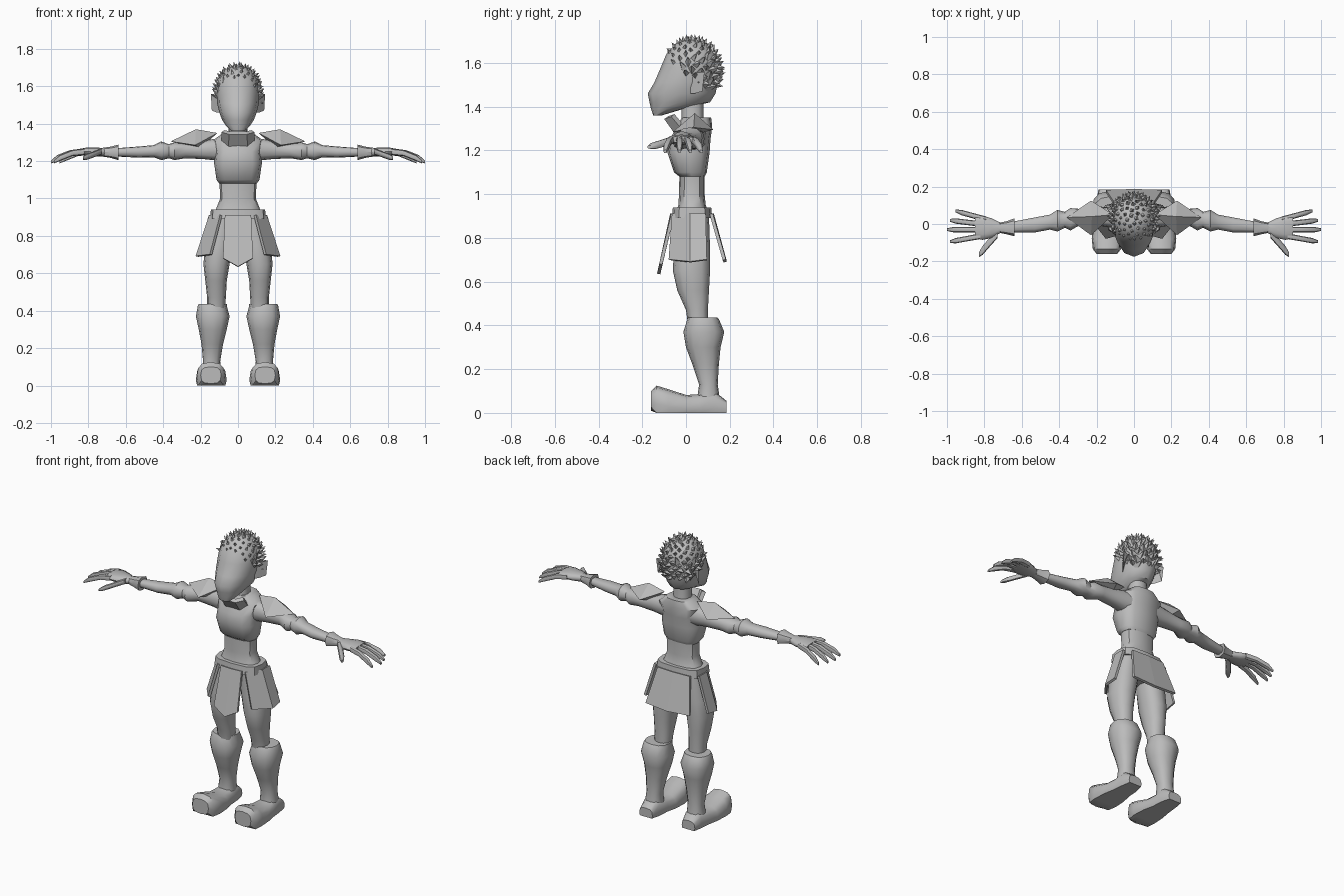
import bpy, bmesh, math, random
from mathutils import Vector, Matrix

random.seed(4)
if "Cube" in bpy.data.objects:
    bpy.data.objects.remove(bpy.data.objects["Cube"], do_unlink=True)

grey = bpy.data.materials.new("plain grey")
grey.use_nodes = True
colour = (0.5, 0.5, 0.5, 1)
grey.diffuse_color = colour
grey.node_tree.nodes["Principled BSDF"].inputs["Base Color"].default_value = colour


def finish(name, bm, mirror=False, smooth=True, thick=0):
    """Turn a bmesh into a named object, optionally thickened and mirrored."""
    bmesh.ops.recalc_face_normals(bm, faces=bm.faces[:])
    mesh = bpy.data.meshes.new(name)
    bm.to_mesh(mesh)
    bm.free()
    mesh.materials.append(grey)
    obj = bpy.data.objects.new(name, mesh)
    bpy.context.collection.objects.link(obj)
    if thick:
        mod = obj.modifiers.new("thickness", 'SOLIDIFY')
        mod.thickness = thick
        mod.offset = 0
    if mirror:
        obj.modifiers.new("mirror", 'MIRROR').use_clip = False
    if smooth:
        bpy.ops.object.select_all(action='DESELECT')
        obj.select_set(True)
        bpy.context.view_layer.objects.active = obj
        bpy.ops.object.shade_smooth_by_angle(angle=math.radians(42))
    return obj


def loft(name, axis, rings, sides=12, power=0.85, mirror=False, floor=None):
    """Skin rings given as (position on axis, u low, u high, v low, v high)."""
    bm = bmesh.new()
    loops = []
    for t, u0, u1, v0, v1 in rings:
        loop = []
        for i in range(sides):
            a = math.tau * i / sides
            c, s = math.cos(a), math.sin(a)
            u = (u0 + u1) / 2 + (u1 - u0) / 2 * math.copysign(abs(c) ** power, c)
            v = (v0 + v1) / 2 + (v1 - v0) / 2 * math.copysign(abs(s) ** power, s)
            if floor is not None:
                v = max(v, floor)
            p = {'x': (t, u, v), 'y': (u, t, v), 'z': (u, v, t)}[axis]
            loop.append(bm.verts.new(p))
        loops.append(loop)
    for a, b in zip(loops, loops[1:]):
        for i in range(sides):
            j = (i + 1) % sides
            bm.faces.new((a[i], a[j], b[j], b[i]))
    bm.faces.new(loops[0])
    bm.faces.new(loops[-1])
    return finish(name, bm, mirror)


def centred(rings):
    """Expand (z, half width, front, back) into full ring bounds."""
    return [(z, -w, w, f, b) for z, w, f, b in rings]


def plate(name, top, bottom, mirror=False, thick=0.015):
    """A folded panel between an upper and a lower row of points."""
    bm = bmesh.new()
    rows = [[bm.verts.new(p) for p in row] for row in (top, bottom)]
    for i in range(len(top) - 1):
        bm.faces.new((rows[0][i], rows[0][i + 1], rows[1][i + 1], rows[1][i]))
    return finish(name, bm, mirror, False, thick)


def hull(name, points, mirror=False):
    bm = bmesh.new()
    for p in points:
        bm.verts.new(p)
    bmesh.ops.convex_hull(bm, input=bm.verts[:])
    return finish(name, bm, mirror, False)


# Head, with the face pushed forward to a pointed nose
loft("head", 'z', centred([
    (1.36, .035, -.15, -.11), (1.39, .065, -.16, -.01), (1.42, .085, -.167, .11),
    (1.46, .1, -.175, .135), (1.51, .112, -.145, .145), (1.58, .115, -.115, .15),
    (1.64, .108, -.09, .14), (1.69, .07, -.045, .095), (1.705, .03, 0, .05)]), power=.95)
loft("neck", 'z', centred([(1.28, .06, -.03, .09), (1.34, .05, -.02, .08),
                           (1.44, .05, -.02, .08)]))
hull("ear", [(.1, .02, 1.55), (.1, .02, 1.46), (.115, .04, 1.46), (.145, .085, 1.56),
             (.14, .075, 1.47), (.11, .075, 1.55)], True)

# Spiky hair spread evenly over the skull
bm = bmesh.new()
count = 150
for i in range(count):
    h = 1 - 1.5 * (i + .5) / count
    a = i * math.pi * (3 - math.sqrt(5))
    r = math.sqrt(1 - h * h)
    n = Vector((r * math.cos(a), r * math.sin(a), h))
    p = Vector((n.x * .117, .03 + n.y * .123, 1.56 + n.z * .145))
    if p.z < max(1.47, 1.625 - .9 * (p.y + .08)):
        continue
    lean = Vector([random.uniform(-.4, .4) for _ in range(3)])
    d = (n + lean + Vector((0, 0, .35))).normalized()
    m = Matrix.Translation(p) @ d.to_track_quat('Z', 'Y').to_matrix().to_4x4()
    bmesh.ops.create_cone(bm, cap_ends=True, segments=4, radius1=.026, radius2=0,
                          depth=.058, matrix=m)
finish("hair", bm, smooth=False)

# Torso: armoured chest over a slim waist
loft("chest", 'z', centred([
    (1.08, .1, -.03, .085), (1.1, .115, -.055, .095), (1.19, .128, -.085, .108),
    (1.25, .122, -.075, .112), (1.31, .135, -.04, .12), (1.35, .08, -.02, .115)]), power=.7)
loft("waist", 'z', centred([
    (.9, .14, -.05, .11), (.95, .115, -.035, .09), (1.0, .095, -.032, .085),
    (1.1, .1, -.03, .085)]), power=.75)
loft("pelvis", 'z', centred([(.78, .05, -.02, .08), (.84, .12, -.045, .1),
                             (.92, .135, -.05, .11)]), power=.75)
plate("collar", [(-.08, -.06, 1.36), (-.045, -.09, 1.35), (.045, -.09, 1.35), (.08, -.06, 1.36)],
      [(-.08, -.01, 1.3), (-.045, -.04, 1.28), (.045, -.04, 1.28), (.08, -.01, 1.3)], thick=.025)
hull("shoulder_pad", [(.36, .035, 1.305), (.23, .125, 1.295), (.23, -.06, 1.285),
                      (.11, .05, 1.35), (.225, .04, 1.37), (.2, .035, 1.27)], True)

# Belt and skirt panels
loft("belt", 'z', centred([(.89, .15, -.065, .12), (.94, .145, -.06, .115)]), power=.6)
plate("front_skirt_panel", [(-.07, -.06, .91), (0, -.065, .91), (.07, -.06, .91)],
      [(-.08, -.115, .68), (0, -.125, .635), (.08, -.115, .68)])
plate("back_skirt_panel", [(-.11, .115, .91), (0, .12, .91), (.11, .115, .91)],
      [(-.15, .175, .7), (0, .18, .69), (.15, .175, .7)])
plate("side_skirt_panel", [(.09, -.06, .91), (.148, .02, .91), (.148, .09, .91)],
      [(.145, -.075, .7), (.22, .02, .69), (.215, .095, .7)], True)

# Legs and boots
loft("leg", 'z', [
    (.4, .07, .165, .01, .1), (.47, .065, .165, 0, .1), (.56, .06, .175, -.04, .105),
    (.65, .045, .185, -.06, .11), (.75, .025, .175, -.055, .11),
    (.9, .01, .14, -.045, .105)], mirror=True)
loft("boot_shaft", 'z', [
    (.06, .09, .195, .05, .155), (.13, .095, .187, .06, .145), (.22, .08, .195, .03, .15),
    (.3, .06, .21, 0, .158), (.37, .045, .225, -.012, .175), (.425, .06, .215, .005, .152),
    (.435, .06, .21, .01, .145)], mirror=True)
loft("boot_foot", 'y', [
    (-.16, .09, .2, .01, .1), (-.135, .07, .22, -.04, .125), (-.08, .06, .226, -.05, .108),
    (0, .065, .22, -.05, .082), (.06, .08, .208, -.05, .085), (.13, .085, .2, -.05, .1),
    (.185, .1, .19, -.02, .055)], power=.7, mirror=True, floor=0)

# Arms, with a gathered sleeve and flared gauntlet
loft("arm", 'x', [
    (.09, -.025, .095, 1.2, 1.325), (.18, -.01, .085, 1.21, 1.31), (.28, 0, .08, 1.215, 1.295),
    (.34, -.035, .085, 1.205, 1.3), (.37, -.02, .065, 1.215, 1.29),
    (.41, -.04, .075, 1.205, 1.305), (.45, -.03, .05, 1.22, 1.285),
    (.53, -.045, .035, 1.218, 1.278), (.66, -.045, .01, 1.225, 1.268)], mirror=True)
loft("gauntlet_cuff", 'x', [(.64, -.065, .03, 1.205, 1.288), (.68, -.055, .015, 1.217, 1.277),
                            (.73, -.045, .005, 1.225, 1.27)], sides=8, mirror=True)
loft("palm", 'x', [(.71, -.045, .005, 1.225, 1.27), (.76, -.075, .03, 1.225, 1.272),
                   (.81, -.085, .045, 1.23, 1.272), (.85, -.075, .04, 1.235, 1.265)], mirror=True)

# Drooping fingers: (name, start x, start y, tip x, tip y)
for name, x0, y0, x1, y1 in [("index_finger", .82, -.065, .985, -.095),
                             ("middle_finger", .83, -.03, 1.0, -.03),
                             ("ring_finger", .82, .0, .985, .02),
                             ("little_finger", .79, .025, .955, .07),
                             ("thumb", .73, -.05, .83, -.165)]:
    thumb = name == "thumb"
    rings = []
    for k, w in ((0, .017), (.4, .016), (.8, .016), (1, .008)):
        y = y0 + (y1 - y0) * k
        z = 1.25 - (.035 * k if thumb else .055 * k ** 2.2)
        wide = w * (1.5 if thumb else .9)
        rings.append((x0 + (x1 - x0) * k, y - wide, y + wide, z - w, z + w))
    loft(name, 'x', rings, sides=8, mirror=True)
